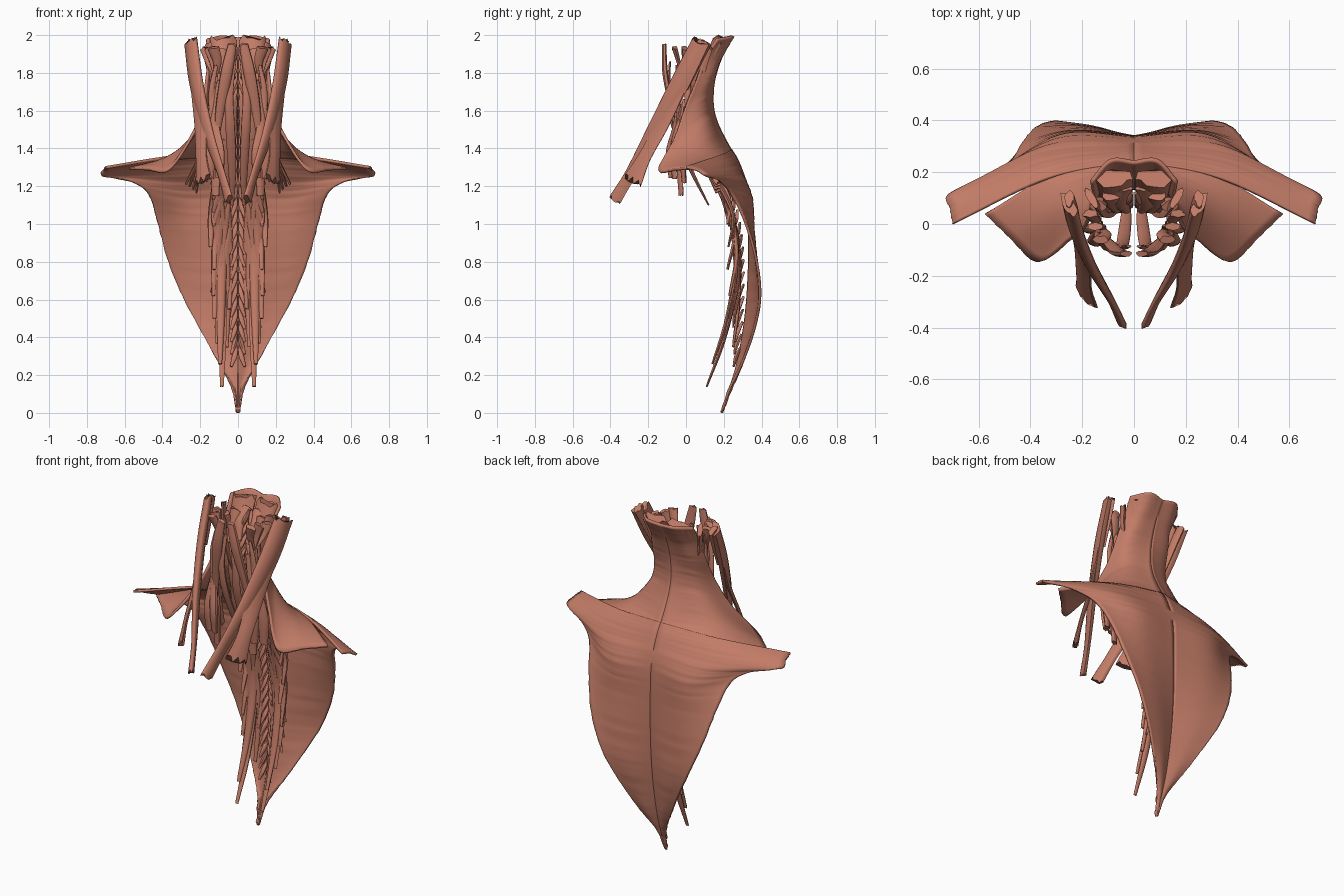
import bpy, random
from math import sin, cos, pi
from mathutils import Vector as V

random.seed(4)
mat = bpy.data.materials.new("muscle_red")
mat.diffuse_color = (0.54, 0.2, 0.135, 1)


def spline(pts, n):
    """Catmull-Rom samples through points."""
    p = [V(q) for q in pts]
    p = [p[0] * 2 - p[1]] + p + [p[-1] * 2 - p[-2]]
    out = []
    for k in range(n + 1):
        s = k / n * (len(p) - 3)
        i = min(int(s), len(p) - 4)
        t = s - i
        a, b, c, d = p[i:i + 4]
        out.append(0.5 * (2 * b + (c - a) * t + (2 * a - 5 * b + 4 * c - d) * t * t
                          + (3 * b - a - 3 * c + d) * t ** 3))
    return out


def finish(name, verts, faces, thick=0):
    me = bpy.data.meshes.new(name)
    me.from_pydata(verts, [], faces)
    me.materials.append(mat)
    ob = bpy.data.objects.new(name, me)
    bpy.context.collection.objects.link(ob)
    if thick:
        m = ob.modifiers.new("thickness", 'SOLIDIFY')
        m.thickness, m.offset = thick, 0
    m = ob.modifiers.new("mirror", 'MIRROR')
    m.merge_threshold = 0.0005
    bpy.ops.object.select_all(action='DESELECT')
    ob.select_set(True)
    bpy.context.view_layer.objects.active = ob
    bpy.ops.object.shade_smooth_by_angle(angle=0.9)


def sheet(name, rows, nv, nu=18, thick=0.014, groove=0.002, rag=0.002):
    """Fibrous sheet: each row runs from the midline to the outer edge."""
    cols = list(zip(*[spline(r, nu) for r in rows]))
    cols = [spline(c, nv) for c in cols]
    verts, faces = [], []
    for j in range(nv + 1):
        g, ragged = random.uniform(-groove, groove), random.uniform(-rag, rag)
        for i in range(nu + 1):
            p = cols[i][j].copy()
            u = i / nu
            p.y += g * sin(pi * u)
            if i == nu and 0 < j < nv:
                p += (cols[i][j] - cols[i - 1][j]).normalized() * ragged
            p.x = max(p.x, 0)
            verts.append(p)
    w = nu + 1
    for j in range(nv):
        for i in range(nu):
            a = j * w + i
            faces.append((a, a + 1, a + w + 1, a + w))
    finish(name, verts, faces, thick)


def strand(name, pts, widths, flat=0.4, axis=(1, 0, 0), sides=12, n=18, ribs=0.12):
    """Flattened muscle belly along a path, with frayed ends."""
    c = spline(pts, n)
    ws = [v.x for v in spline([(w, 0, 0) for w in widths], n)]
    rib = [1 + random.uniform(-ribs, ribs) for _ in range(sides)]
    verts, faces = [], []
    for k in range(n + 1):
        t = (c[min(k + 1, n)] - c[max(k - 1, 0)]).normalized()
        a = V(axis)
        a = (a - t * a.dot(t)).normalized()
        b = t.cross(a)
        for s in range(sides):
            th = 2 * pi * s / sides
            p = c[k] + (a * cos(th) + b * sin(th) * flat) * ws[k] * rib[s]
            if k in (0, n):
                p += t * random.uniform(-.3, .3) * ws[k]
            p.x = max(p.x, 0.002)
            verts.append(p)
    for k in range(n):
        for s in range(sides):
            s2 = (s + 1) % sides
            faces.append((k * sides + s, k * sides + s2, (k + 1) * sides + s2, (k + 1) * sides + s))
    faces += [tuple(range(sides))[::-1], tuple(range(n * sides, (n + 1) * sides))]
    finish(name, verts, faces)


# Back sheet, lower and middle parts: spine to shoulder tip
sheet("lower_back_sheet", [
    [(0, .19, 0), (.003, .19, .003), (.006, .188, .006)],
    [(0, .23, .12), (.015, .235, .12), (.03, .23, .13)],
    [(0, .27, .25), (.05, .29, .25), (.10, .295, .26)],
    [(0, .305, .43), (.10, .34, .43), (.20, .36, .44)],
    [(0, .325, .6), (.15, .37, .6), (.295, .392, .62)],
    [(0, .335, .8), (.20, .37, .8), (.375, .37, .82)],
    [(0, .335, 1.0), (.24, .355, 1.0), (.43, .31, 1.02)],
    [(0, .33, 1.13), (.26, .345, 1.12), (.475, .24, 1.16)],
    [(0, .315, 1.22), (.3, .315, 1.2), (.57, .18, 1.225)],
    [(0, .295, 1.28), (.36, .265, 1.26), (.715, .11, 1.255)],
    [(0, .27, 1.34), (.36, .215, 1.32), (.71, .06, 1.285)],
    [(0, .24, 1.39), (.33, .175, 1.36), (.7, .0, 1.3)],
], 90, 22)

# Back sheet, upper part: nape to collar bone
sheet("upper_neck_sheet", [
    [(0, .262, 1.35), (.3, .192, 1.348), (.575, .04, 1.295)],
    [(0, .215, 1.43), (.25, .13, 1.41), (.48, -.05, 1.29)],
    [(0, .17, 1.52), (.2, .09, 1.5), (.37, -.145, 1.285)],
    [(0, .145, 1.6), (.15, .09, 1.58), (.255, -.065, 1.45)],
    [(0, .14, 1.68), (.13, .10, 1.67), (.19, -.01, 1.6)],
    [(0, .15, 1.77), (.12, .13, 1.77), (.17, .05, 1.75)],
    [(0, .185, 1.88), (.10, .175, 1.88), (.155, .10, 1.88)],
    [(0, .24, 1.985), (.09, .245, 1.995), (.165, .165, 1.98)],
], 60)

# Front neck straps: behind the ear to breastbone and collar bone
strand("front_strap", [(.25, .075, 1.96), (.222, -.03, 1.75), (.165, -.16, 1.5), (.09, -.29, 1.27), (.05, -.375, 1.13)],
       [.055, .058, .05, .034, .038], .4, (.45, 1, .3), 16)
strand("collar_strap", [(.24, .06, 1.93), (.222, -.03, 1.74), (.2, -.13, 1.52), (.195, -.22, 1.35), (.185, -.28, 1.23)],
       [.03, .045, .045, .042, .062], .25, (.7, 1, .3), 16)
strand("strap_cap", [(.25, .1, 1.965), (.235, .05, 1.87), (.215, -.01, 1.72)], [.034, .035, .02], .5, (0, 1, 0))

# Deep nape muscles
strand("nape_column", [(.08, .175, 1.975), (.07, .1, 1.8), (.06, .065, 1.6), (.06, .105, 1.4), (.07, .2, 1.15)],
       [.07, .06, .05, .045, .03], .5)
strand("nape_wrap", [(.165, .1, 1.94), (.135, .065, 1.8), (.09, .07, 1.6), (.03, .15, 1.38)],
       [.045, .042, .035, .025], .35, (.6, 1, 0))
for i, (x, y, z) in enumerate([(.04, .14, 1.93), (.09, .11, 1.92), (.14, .07, 1.9)]):
    strand(f"skull_base_muscle_{i}", [(x, y, z), (x * .75 + .02, .085, z - .07), (.03 + .035 * i, .05, z - .16)],
           [.035, .03, .016], .6)

# Blade lifters
for i in range(4):
    strand(f"blade_lifter_{i}", [(.13, .0 + .01 * i, 1.86 - .09 * i), (.155, .02, 1.6 - .04 * i),
           (.2, .1, 1.36), (.22 + .018 * i, .17, 1.17 + .015 * i)], [.012, .022, .026, .016], .4, (0, 1, 0))

# Side neck muscles down to the ribs
for i, (xe, ye, ze) in enumerate([(.10, -.08, 1.25), (.15, -.06, 1.24), (.18, -.01, 1.22), (.12, -.025, 1.15)]):
    strand(f"side_neck_muscle_{i}", [(.10 + .01 * i, -.05 + .02 * i, 1.76 - .05 * i), (.125 + .01 * i, -.05 + .012 * i, 1.55),
           (xe, ye - .01, 1.38), (xe, ye, ze)], [.012, .024, .03, .022], .5, (1, .3, 0))
    strand(f"side_neck_slip_{i}", [(.115, -.05 + .01 * i, 1.84 - .09 * i), (.14, -.045, 1.7 - .09 * i),
           (.14, -.03, 1.5 - .05 * i)], [.01, .016, .012], .6)

# Front of spine muscles
strand("long_head_muscle", [(.03, -.115, 1.95), (.06, -.11, 1.8), (.095, -.075, 1.6), (.11, -.05, 1.45)],
       [.025, .034, .026, .01], .4)
strand("long_neck_muscle", [(.02, -.085, 1.86), (.045, -.09, 1.68), (.04, -.06, 1.5), (.03, .03, 1.28), (.03, .12, 1.1)],
       [.01, .02, .024, .02, .008], .5)
for i in range(3):
    strand(f"upper_front_slip_{i}", [(.13 + .02 * i, -.06 + .05 * i, 1.93), (.11 + .02 * i, -.04 + .03 * i, 1.86), (.12, -.02, 1.78)],
           [.03, .022, .01], .5)

# Spine curve, as y at a given height
spine = spline([(0, .265, .25), (0, .28, .5), (0, .285, .8), (0, .255, 1.05), (0, .15, 1.3), (0, .085, 1.5), (0, .07, 1.7), (0, .1, 1.9)], 60)


def back_y(z):
    return min(spine, key=lambda p: abs(p.z - z)).y


# Small repeated slips between the vertebrae
for i in range(25):
    z = .27 + i * .066
    strand(f"spine_slip_{i}", [(.006, back_y(z + .07) + .02, z + .08), (.018, back_y(z), z + .03), (.036, back_y(z) - .015, z - .025)],
           [.008, .014, .007], .8, sides=7, n=6)

# Long spine muscles with pointed slips ending on the ribs
ends = [(.085, .11, .14), (.095, .14, .26), (.11, .2, .37), (.125, .22, .5), (.13, .23, .62),
        (.125, .22, .76), (.145, .225, .88), (.13, .22, 1.0), (.06, .25, .35), (.045, .26, .55)]
for i, (x, y, z) in enumerate(ends):
    top = min(z + .85, 1.45)
    m1, m2 = z + (top - z) * .3, z + (top - z) * .68
    strand(f"long_back_muscle_{i}", [(x, y, z), (x * .95, (y + back_y(m1)) / 2 + .01, m1), (.05 + x * .35, back_y(m2) - .015, m2),
           (.045 + .007 * i, back_y(top) - .02, top)], [.010, .02, .026, .012], .6, sides=9)
for i in range(9):
    z = .45 + i * .095
    strand(f"rib_slip_{i}", [(.06, back_y(z + .2), z + .2), (.09, back_y(z + .1) - .02, z + .1), (.12 + .012 * (i % 3), back_y(z) - .03, z)],
           [.012, .016, .005], .6, sides=8, n=9)
# Outer upper slips from the low neck to the upper ribs
for i in range(4):
    z = 1.2 - .07 * i
    strand(f"upper_rib_slip_{i}", [(.05, back_y(z + .3), z + .3), (.09, back_y(z + .15) - .02, z + .15),
           (.13, back_y(z) - .04, z)], [.014, .022, .008], .5, sides=9, n=10)
